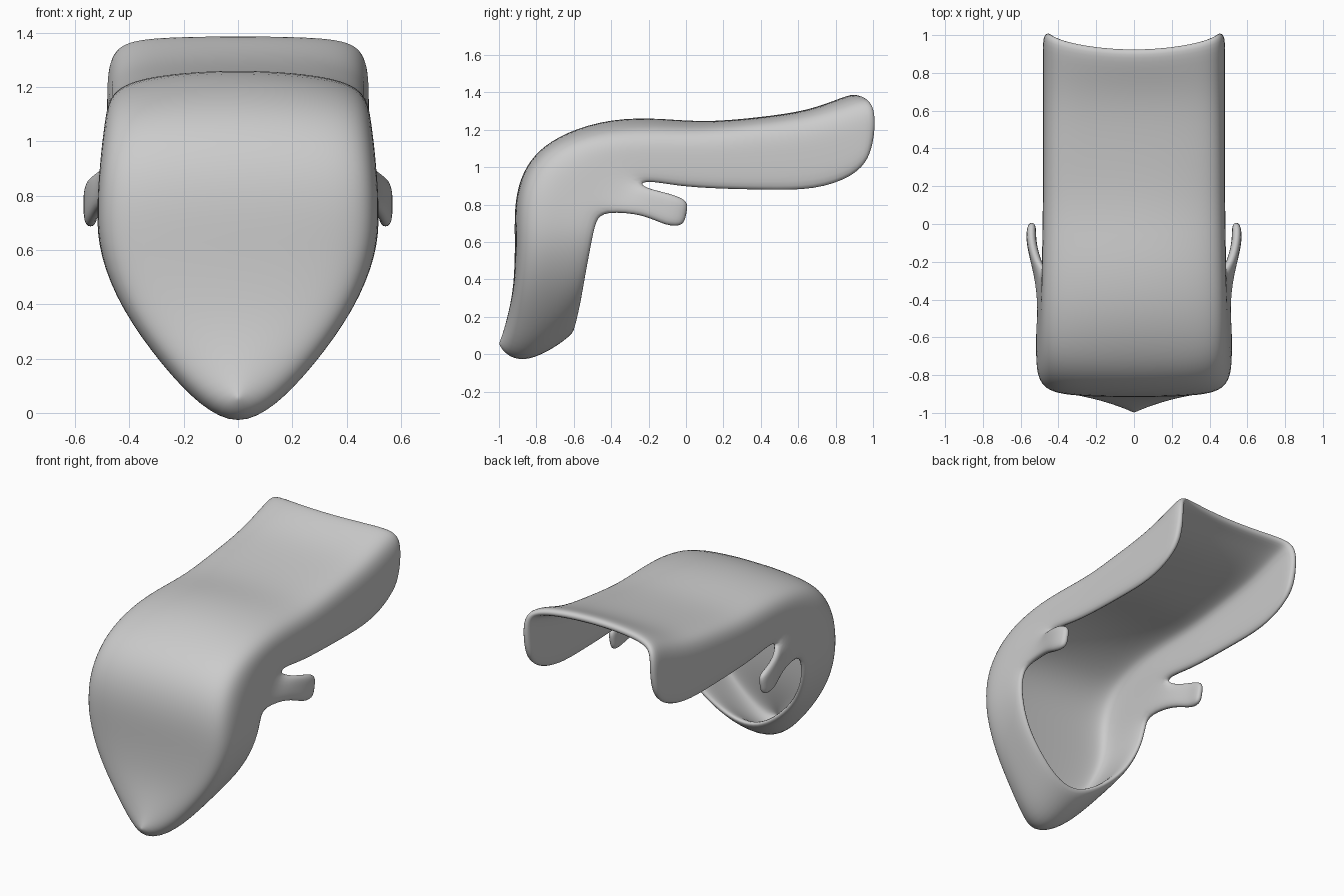
import bpy, bmesh, math

if "Cube" in bpy.data.objects:
    bpy.data.objects.remove(bpy.data.objects["Cube"])

# Stations along the shell: crest (y, z), side rim (y, z), half width
stations = [
    (-1.01, .045, -.585, .11, 0), (-.985, .10, -.575, .145, .14),
    (-.95, .22, -.555, .24, .285), (-.92, .37, -.535, .39, .43),
    (-.914, .58, -.5, .59, .514), (-.92, .78, -.475, .72, .52),
    (-.89, .94, -.43, .762, .514), (-.815, 1.068, -.34, .84, .505),
    (-.69, 1.165, -.25, .92, .494), (-.47, 1.25, -.17, .92, .488),
    (-.20, 1.271, -.03, .893, .485), (.08, 1.238, .16, .88, .482),
    (.38, 1.265, .42, .873, .482), (.66, 1.302, .69, .87, .482),
    (.84, 1.378, .88, .943, .482), (.918, 1.397, .962, 1.045, .482),
]
# Half of the U section: (width fraction, depth fraction)
section = [(0, 0), (.35, 0), (.65, .005), (.84, .035), (.95, .12), (1, .3), (1, .6), (1, 1)]
# Side prong rows: x, centre (y, z), half height
prong = [(.54, -.22, .82, .07), (.575, -.09, .77, .09), (.565, .008, .75, .068)]


def section_point(st, side, frac, drop):
    ty, tz, ry, rz, w = st
    chin = max(0, 1 - tz / .36)               # rounds the chin
    rear = min(1, max(0, (ty - .65) / .25))   # sweeps the back edge
    crown = .03 + .13 * math.exp(-((ty + .3) / .4) ** 2) + .1 * chin
    d = drop + crown * frac ** 2 * (1 - drop)
    b = math.sin(math.pi * d)
    sag = .14 * chin * math.sin(math.pi * d ** .7)
    y = ty + (ry - ty) * d + rear * (.03 * b + .07 * frac ** 2 * (1 - .7 * d))
    return (side * w * frac, y, tz + (rz - tz) * d - sag)


bm = bmesh.new()
full = [(-1, f, d) for f, d in reversed(section[1:])] + [(1, f, d) for f, d in section]
grid = [[bm.verts.new(section_point(st, *p)) for p in full] for st in stations]


def skin(rows):
    for a, b in zip(rows, rows[1:]):
        for i in range(len(a) - 1):
            bm.faces.new((a[i], a[i + 1], b[i + 1], b[i]))


# U-shaped shell
skin(grid)
# Side prongs grown from the rim
for side, col in ((-1, 0), (1, -1)):
    rows = [[grid[i][col] for i in (6, 7, 8)]]
    for x, y, z, h in prong:
        rows.append([bm.verts.new((side * x, y + .2 * h * s, z + h * s)) for s in (-1, 0, 1)])
    skin(rows)
# Close the chin along the centre line
crest = grid[10][len(section) - 1]
bmesh.ops.remove_doubles(bm, verts=grid[0], dist=.0005)
bmesh.ops.recalc_face_normals(bm, faces=bm.faces)
bm.normal_update()
if crest.normal.z < 0:
    bmesh.ops.reverse_faces(bm, faces=bm.faces)

mesh = bpy.data.meshes.new("curved_shell")
bm.to_mesh(mesh)
bm.free()
shell = bpy.data.objects.new("curved_shell", mesh)
bpy.context.collection.objects.link(shell)

# Wall thickness and smooth surface
solid = shell.modifiers.new("thickness", 'SOLIDIFY')
solid.thickness = .052
solid.offset = -1
sub = shell.modifiers.new("smooth", 'SUBSURF')
sub.levels = sub.render_levels = 2
for poly in mesh.polygons:
    poly.use_smooth = True
